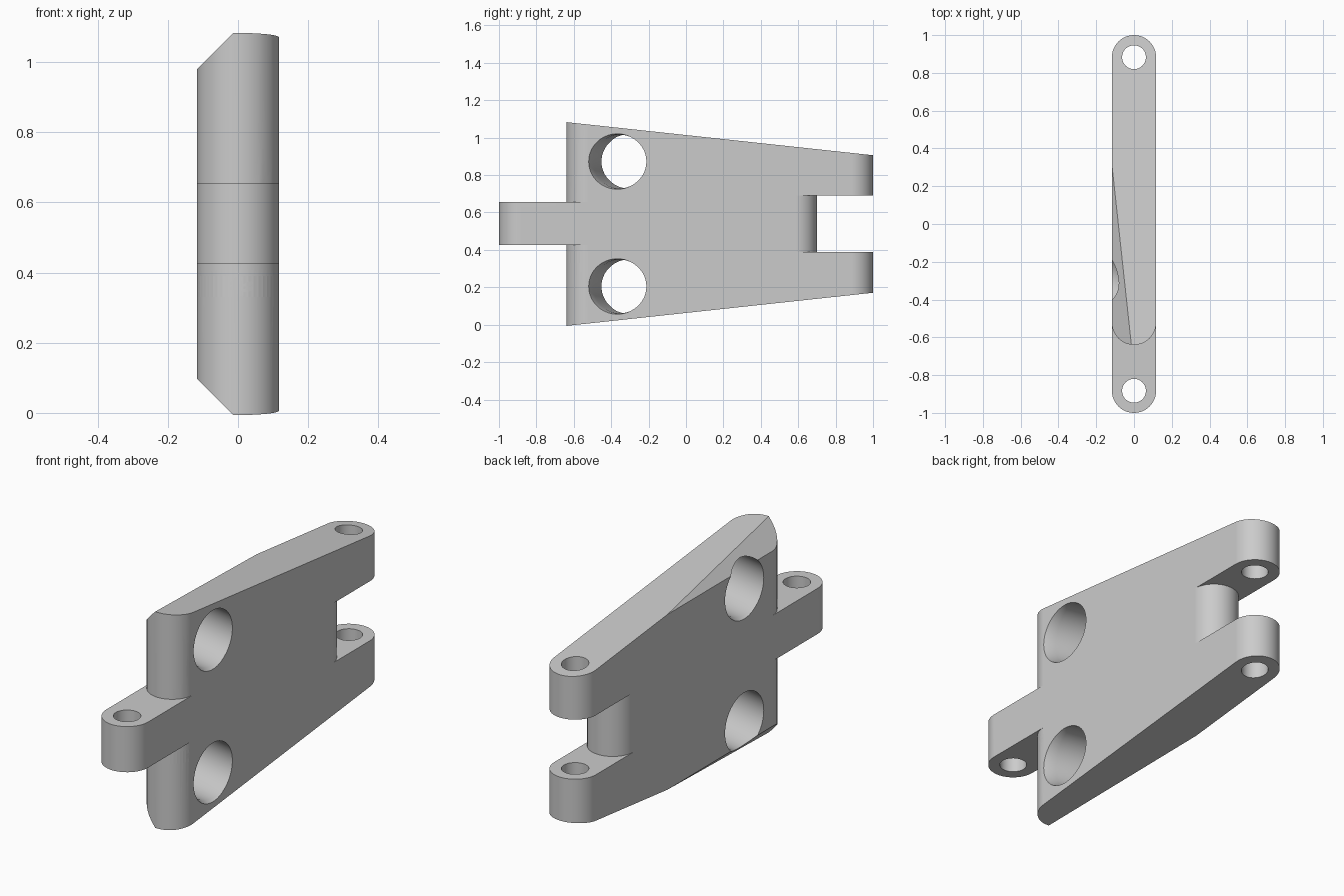
import bpy, bmesh, math
from mathutils import Matrix, Vector

if "Cube" in bpy.data.objects:
    bpy.data.objects.remove(bpy.data.objects["Cube"], do_unlink=True)

R = 0.117        # half thickness, also the radius of the rounded ends
MID = 0.5385     # height of the mirror plane
SLOPE = 0.108
FILLET = 0.06

grey = bpy.data.materials.new("plain_grey")
grey.use_nodes = True
grey.diffuse_color = (0.6, 0.6, 0.6, 1)
grey.node_tree.nodes["Principled BSDF"].inputs["Base Color"].default_value = (0.6, 0.6, 0.6, 1)


def make(name, bm):
    bmesh.ops.recalc_face_normals(bm, faces=bm.faces[:])
    mesh = bpy.data.meshes.new(name)
    bm.to_mesh(mesh)
    bm.free()
    mesh.materials.append(grey)
    ob = bpy.data.objects.new(name, mesh)
    bpy.context.collection.objects.link(ob)
    return ob


def capsule(name, y0, y1, bottom, top, fillet=FILLET, steps=24):
    """Round-ended bar; bottom and top give the height at each y."""
    plan = []
    for centre, start in ((y1, 0), (y0, math.pi)):
        for i in range(steps + 1):
            a = start + math.pi * i / steps
            plan.append((R * math.cos(a), centre + R * math.sin(a)))
    bm = bmesh.new()
    low = [bm.verts.new((x, y, bottom(y))) for x, y in plan]
    high = [bm.verts.new((x, y, top(y))) for x, y in plan]
    caps = [bm.faces.new(low[::-1]), bm.faces.new(high)]
    n = len(plan)
    for i in range(n):
        j = (i + 1) % n
        bm.faces.new((low[i], low[j], high[j], high[i]))
    if fillet:
        edges = [e for f in caps for e in f.edges]
        bmesh.ops.bevel(bm, geom=edges, offset=fillet, segments=8, profile=0.5,
                        affect='EDGES', clamp_overlap=False)
    return make(name, bm)


def lathe(name, rings, matrix, sides=64):
    """Solid of revolution about z from (height, radius) rings."""
    bm = bmesh.new()
    loops = [[bm.verts.new((r * math.cos(math.tau * i / sides),
                            r * math.sin(math.tau * i / sides), h))
              for i in range(sides)] for h, r in rings]
    for a, b in zip(loops, loops[1:]):
        for i in range(sides):
            j = (i + 1) % sides
            bm.faces.new((a[i], a[j], b[j], b[i]))
    bm.faces.new(loops[0][::-1])
    bm.faces.new(loops[-1])
    bm.transform(matrix)
    return make(name, bm)


def combine(target, other, operation):
    mod = target.modifiers.new("combine", 'BOOLEAN')
    mod.operation = operation
    mod.solver = 'EXACT'
    mod.object = other
    bpy.context.view_layer.objects.active = target
    bpy.ops.object.modifier_apply(modifier=mod.name)
    bpy.data.objects.remove(other, do_unlink=True)


def level(z):
    return lambda y: z


def slant(y):
    return 1.014 - SLOPE * y


# Plate: two tapering fork bars, a core between them and a front tongue
plate = capsule("link_plate", -0.523, 0.883, level(0.69), slant)
lower_bar = capsule("lower_bar", -0.523, 0.883, lambda y: 2 * MID - slant(y), level(0.39))
core = capsule("core", -0.523, 0.583, level(0.29), level(0.79), fillet=0)
tongue = capsule("tongue", -0.883, -0.35, level(0.425), level(0.655))
for part in (core, lower_bar, tongue):
    combine(plate, part, 'UNION')

# Slanting cuts along the top and bottom of one side
for s in (1, -1):
    bm = bmesh.new()
    bmesh.ops.create_cube(bm, size=0.5)
    normal = Vector((-1, 0, s)).normalized()
    centre = Vector((-R, 0, MID + s * 0.4415)) + normal * 0.25
    bm.transform(Matrix.Translation(centre) @ Matrix.Rotation(math.pi / 4, 4, 'Y')
                 @ Matrix.Diagonal((1, 6, 1, 1)))
    combine(plate, make("edge_cutter", bm), 'DIFFERENCE')

# Large tilted side holes with slightly flared rims
axis = Vector((R * 2, -0.056, 0)).to_track_quat('Z', 'Y').to_matrix().to_4x4()
for s in (1, -1):
    place = Matrix.Translation((0, -0.332, MID + s * 0.334)) @ axis
    flare = [(-0.25, 0.175), (-0.1, 0.144), (0.1, 0.144), (0.25, 0.175)]
    combine(plate, lathe("side_hole_cutter", flare, place), 'DIFFERENCE')

# Vertical pin holes through the tongue and fork
for y in (-0.883, 0.883):
    pin = lathe("pin_hole_cutter", [(-0.2, 0.063), (1.3, 0.063)],
                Matrix.Translation((0, y, 0)), 48)
    combine(plate, pin, 'DIFFERENCE')

# Clean up and smooth
bm = bmesh.new()
bm.from_mesh(plate.data)
bmesh.ops.remove_doubles(bm, verts=bm.verts[:], dist=0.0002)
bmesh.ops.dissolve_limit(bm, angle_limit=0.002, verts=bm.verts[:], edges=bm.edges[:])
bm.to_mesh(plate.data)
bm.free()
bpy.ops.object.select_all(action='DESELECT')
plate.select_set(True)
bpy.context.view_layer.objects.active = plate
bpy.ops.object.shade_smooth_by_angle(angle=math.radians(30))
weighted = plate.modifiers.new("even_shading", 'WEIGHTED_NORMAL')
weighted.keep_sharp = True
